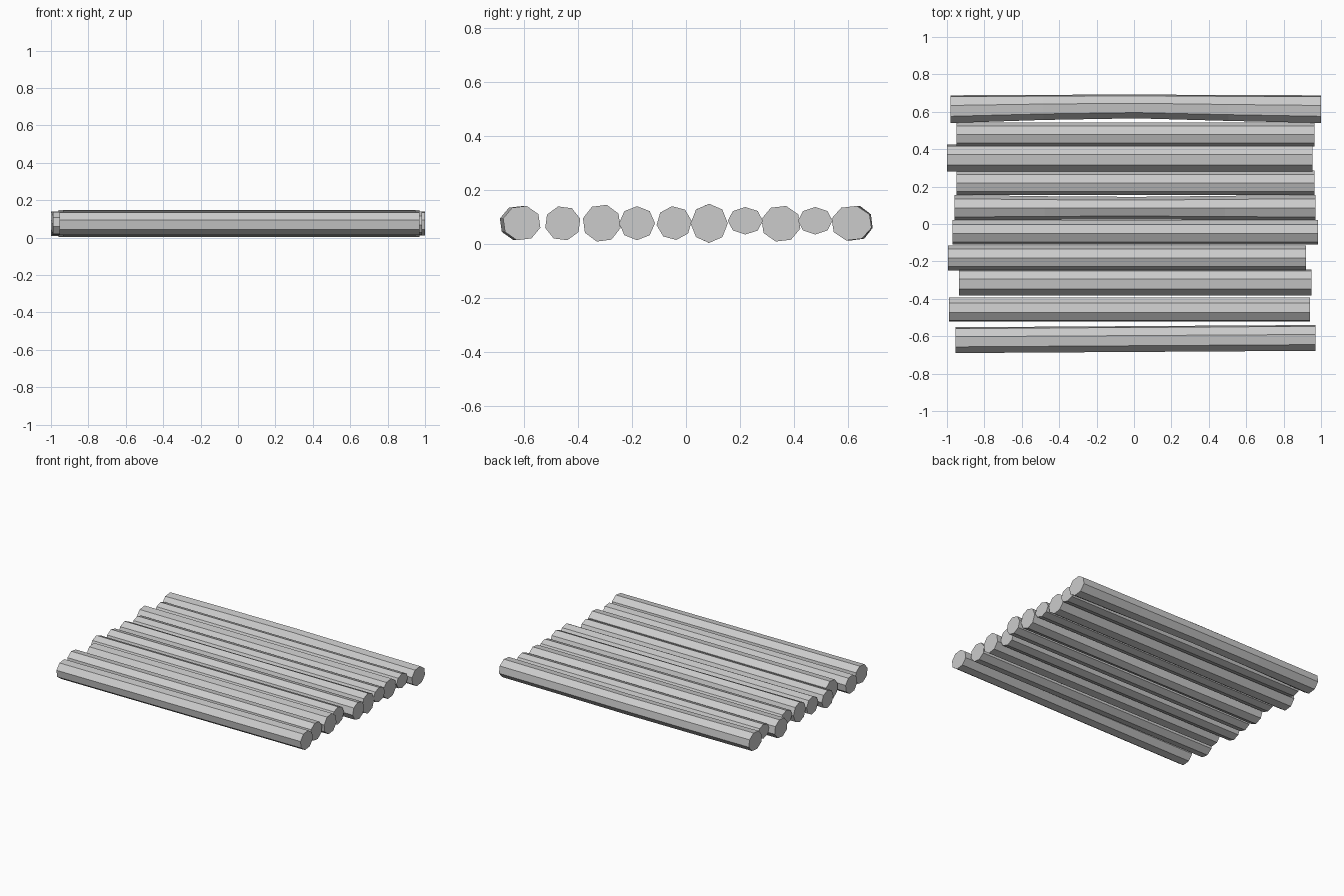
import bpy, bmesh
from math import cos, sin, radians

if "Cube" in bpy.data.objects:
    bpy.data.objects.remove(bpy.data.objects["Cube"])


def log(name, xs, ys, zs, phase, mid=(0, 0), skew=0.0):
    """Eight-sided log along x, fitted to its y and z range.
    mid = (front, back) y offset of the middle section, skew = y shift of the left end."""
    pts = [(cos(radians(phase + 45 * k)), sin(radians(phase + 45 * k))) for k in range(8)]
    m = max(abs(p[0]) for p in pts)
    stations = [(0, 0), (1, 0)]
    if any(mid):
        stations = [(0, 0), (0.25, 0.65), (0.5, 1), (0.75, 0.45), (1, 0)]
    bm = bmesh.new()
    rings = []
    for t, w in stations:
        y0 = ys[0] + mid[0] * w + skew * (1 - t)
        y1 = ys[1] + mid[1] * w + skew * (1 - t)
        rings.append([bm.verts.new((xs[0] + (xs[1] - xs[0]) * t,
                                    (y0 + y1) / 2 + (y1 - y0) / 2 * a / m,
                                    (zs[0] + zs[1]) / 2 + (zs[1] - zs[0]) / 2 * b / m))
                      for a, b in pts])
    for r, s in zip(rings, rings[1:]):
        for k in range(8):
            bm.faces.new((r[k], r[(k + 1) % 8], s[(k + 1) % 8], s[k]))
    bm.faces.new(rings[0])
    bm.faces.new(rings[-1])
    bmesh.ops.recalc_face_normals(bm, faces=bm.faces)
    mesh = bpy.data.meshes.new(name)
    bm.to_mesh(mesh)
    bm.free()
    bpy.context.collection.objects.link(bpy.data.objects.new(name, mesh))


# Row of logs from front to back: x range, y range, z range, roll
log("log_01", (-.955, .97), (-.678, -.54), (.013, .14), 30, skew=-.012)
log("log_02", (-.99, .94), (-.522, -.392), (.013, .138), 15)
log("log_03", (-.935, .95), (-.382, -.243), (.008, .144), 30)
log("log_04", (-.995, .92), (-.248, -.115), (.013, .139), 0)
log("log_05", (-.97, .985), (-.109, .021), (.014, .139), 7)
log("log_06", (-.96, .97), (.017, .155), (.003, .148), 0, mid=(.008, -.01))
log("log_07", (-.95, .965), (.155, .285), (.034, .136), 0)
log("log_08", (-1.0, .955), (.28, .424), (.008, .14), 30)
log("log_09", (-.95, .965), (.415, .543), (.034, .136), 0)
log("log_10", (-.98, 1.0), (.54, .688), (.012, .14), 30, mid=(.025, .004))
